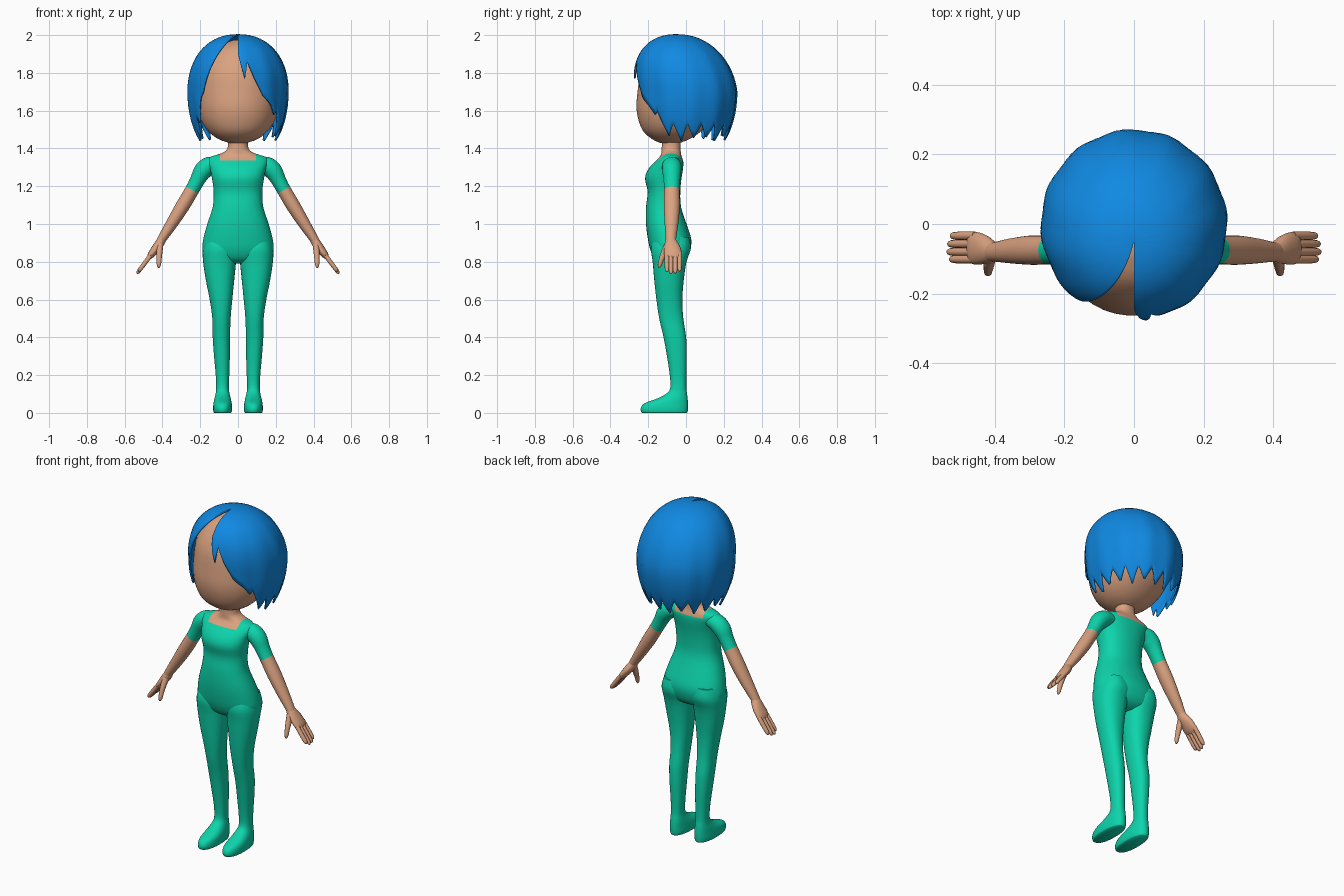
import bpy, bmesh, math
from mathutils import Vector

if "Cube" in bpy.data.objects:
    bpy.data.objects.remove(bpy.data.objects["Cube"])


def material(name, rgb):
    m = bpy.data.materials.new(name)
    m.diffuse_color = (*rgb, 1)
    m.use_nodes = True
    m.node_tree.nodes["Principled BSDF"].inputs["Base Color"].default_value = m.diffuse_color
    return m


SKIN = material("skin tan", (0.70, 0.36, 0.215))
SUIT = material("suit green", (0.004, 0.66, 0.41))
HAIR = material("hair blue", (0.005, 0.25, 0.76))


def finish(bm, name, mats, rule=None, mirror=False, angle=50):
    """Turn a bmesh into a smooth object, colouring faces by a rule."""
    bmesh.ops.remove_doubles(bm, verts=bm.verts, dist=1e-5)
    bmesh.ops.recalc_face_normals(bm, faces=bm.faces)
    for f in bm.faces:
        f.smooth = True
        if rule:
            f.material_index = rule(f.calc_center_median())
    me = bpy.data.meshes.new(name)
    bm.to_mesh(me)
    bm.free()
    me.set_sharp_from_angle(angle=math.radians(angle))
    for m in mats:
        me.materials.append(m)
    ob = bpy.data.objects.new(name, me)
    bpy.context.collection.objects.link(ob)
    if mirror:
        ob.modifiers.new("mirror", 'MIRROR').use_mirror_merge = False
    return ob


def spline(rows, sub):
    """Catmull-Rom interpolation through rows of numbers."""
    out = []
    for i in range(len(rows) - 1):
        p = [rows[max(0, min(len(rows) - 1, i + k))] for k in (-1, 0, 1, 2)]
        for j in range(sub):
            t = j / sub
            out.append([0.5 * (2 * b + (c - a) * t + (2 * a - 5 * b + 4 * c - d) * t * t
                               + (3 * b - a - 3 * c + d) * t ** 3) for a, b, c, d in zip(*p)])
    return out + [list(rows[-1])]


def skin(bm, rings, closed=True):
    """Bridge rings of points and, for closed ones, cap the ends."""
    vs = [[bm.verts.new(p) for p in r] for r in rings]
    n = len(vs[0])
    for a, b in zip(vs, vs[1:]):
        for i in range(n if closed else n - 1):
            j = (i + 1) % n
            bm.faces.new((a[i], a[j], b[j], b[i]))
    if closed:
        bm.faces.new(vs[0])
        bm.faces.new(vs[-1])


def power(v, e):
    return math.copysign(abs(v) ** e, v)


def loft(bm, rows, sub=3, n=32, e=0.88):
    """Stack of horizontal rounded sections: z, x0, x1, y front, y back."""
    rings = []
    for z, x0, x1, y0, y1 in spline(rows, sub):
        rings.append([((x0 + x1) / 2 + (x1 - x0) / 2 * power(math.cos(a), e),
                       (y0 + y1) / 2 + (y1 - y0) / 2 * power(math.sin(a), e), z)
                      for a in (2 * math.pi * (i + 0.5) / n for i in range(n))])
    skin(bm, rings)


def tube(bm, rows, sub=3, n=16):
    """Limb along a path: x, y, z, radius across y, radius through thickness."""
    pts = spline(rows, sub)
    rings = []
    for k, (x, y, z, ry, rn) in enumerate(pts):
        a, b = pts[max(0, k - 1)], pts[min(len(pts) - 1, k + 1)]
        t = (Vector(b[:3]) - Vector(a[:3])).normalized()
        s = Vector((0, 1, 0))
        s = (s - t * s.dot(t)).normalized()
        m = t.cross(s)
        rings.append([Vector((x, y, z)) + s * ry * math.cos(q) + m * rn * math.sin(q)
                      for q in (2 * math.pi * i / n for i in range(n))])
    skin(bm, rings)


def sym(rows):
    return [(z, -r, r, f, b) for z, r, f, b in rows]


# Head
bm = bmesh.new()
loft(bm, sym([(1.43, .05, -.14, -.03), (1.45, .105, -.18, .02), (1.49, .157, -.226, .08),
              (1.55, .196, -.252, .14), (1.62, .215, -.263, .18), (1.7, .22, -.257, .2),
              (1.8, .21, -.242, .19), (1.88, .172, -.205, .13), (1.94, .11, -.155, .07),
              (1.975, .02, -.08, -.02)]), n=40, e=0.95)
finish(bm, "head", [SKIN])

# Torso with neck; the square neckline is cut into the mesh
bm = bmesh.new()
loft(bm, sym([(.79, .06, -.13, -.04), (.815, .15, -.165, .0), (.86, .187, -.188, .022),
              (.92, .184, -.202, .028), (1.0, .163, -.212, .003), (1.09, .134, -.212, -.026),
              (1.17, .129, -.203, -.03), (1.24, .138, -.217, -.024), (1.29, .148, -.2, -.016),
              (1.33, .16, -.165, -.014), (1.355, .148, -.14, -.022), (1.37, .1, -.132, -.026),
              (1.39, .062, -.13, -.028), (1.42, .053, -.128, -.028), (1.48, .052, -.128, -.028)]),
     n=40)
for co, no in (((.095, 0, 0), (1, 0, 0)), ((-.095, 0, 0), (1, 0, 0)), ((0, 0, 1.335), (0, 0, 1))):
    bmesh.ops.bisect_plane(bm, geom=bm.verts[:] + bm.edges[:] + bm.faces[:],
                           plane_co=co, plane_no=no)
finish(bm, "torso", [SUIT, SKIN], lambda c: int(c.z > 1.335 and abs(c.x) < .095))

# Legs and feet in one loft
bm = bmesh.new()
loft(bm, [(.93, .03, .17, -.17, .015), (.87, .006, .187, -.186, .026), (.8, .01, .185, -.177, .003),
          (.7, .02, .17, -.168, -.012), (.6, .03, .15, -.157, -.019), (.5, .039, .136, -.142, -.014),
          (.4, .042, .134, -.119, .001), (.3, .043, .127, -.101, .004), (.2, .046, .118, -.086, .002),
          (.13, .048, .116, -.084, .002), (.1, .044, .119, -.107, .006), (.075, .038, .125, -.155, .009),
          (.05, .033, .13, -.222, .011), (.025, .031, .132, -.24, .011), (.006, .033, .13, -.238, .009),
          (0, .037, .126, -.232, .005)])
finish(bm, "leg", [SUIT], mirror=True)

# Arms; the sleeve ends on a plane square to the arm
bm = bmesh.new()
tube(bm, [(.1, -.075, 1.315, .04, .035), (.15, -.075, 1.31, .05, .047), (.187, -.075, 1.28, .05, .048),
          (.213, -.075, 1.235, .044, .04), (.243, -.075, 1.18, .041, .037),
          (.295, -.075, 1.092, .042, .037), (.352, -.077, 1.0, .036, .031),
          (.4, -.08, .925, .028, .024), (.415, -.08, .9, .028, .02)], n=24)
finish(bm, "arm", [SUIT, SKIN],
       lambda c: int((c.x - .243) * .49 - (c.z - 1.18) * .87 > 0), mirror=True)

# Hands: palm, four fingers and thumb
bm = bmesh.new()
tube(bm, [(.395, -.08, .935, .02, .018), (.41, -.079, .905, .032, .024), (.435, -.072, .87, .044, .023),
          (.462, -.069, .835, .046, .018), (.473, -.069, .82, .036, .01)])
for y, tip in ((-.034, .9), (-.057, 1.0), (-.08, 1.03), (-.101, .93)):
    p = [(.455 + .078 * tip * k, y, .845 - .105 * tip * k, r, r)
         for k, r in ((0, .012), (.4, .0125), (.8, .0115), (.94, .009), (1, .003))]
    tube(bm, p, 2, 10)
tube(bm, [(.412, -.095, .89, .02, .017), (.416, -.115, .85, .017, .016), (.418, -.131, .81, .013, .013),
          (.419, -.139, .782, .011, .011), (.42, -.142, .768, .004, .004)], 2, 12)
finish(bm, "hand", [SKIN], mirror=True)

# Hair: meridian locks from the parting, with a jagged hem and an open face
EDGE = [(0, 1.9), (8, 1.77), (12, 1.86), (20, 1.77), (30, 1.68), (42, 1.63), (50, 1.58), (54, 1.6),
        (66, 1.465), (74, 1.53), (290, 1.46), (299, 1.56), (305, 1.53), (311, 1.66), (316, 1.70)]


def hem(az):
    if 74 < az < 290:
        k = (az - 74) / 18
        return 1.53 - (.085 + .015 * math.sin(k * 2.3)) * (1 - abs(2 * (k % 1) - 1))
    for (a, za), (b, zb) in zip(EDGE, EDGE[1:]):
        if a <= az <= b:
            return za + (zb - za) * (az - a) / (b - a)
    return EDGE[-1][1]


P, TOP, LOW, ROWS = 2.2, .3, .4, 20
columns = []
for az in range(0, 317, 2):
    d = hem(az) - 1.7
    end = math.acos((d / TOP) ** (P / 2)) if d > 0 else math.acos(d / LOW)
    col = []
    for k in range(ROWS + 1):
        u = end * k / ROWS
        c, s = math.cos(u), math.sin(u)
        if c > 0:
            z, r = 1.7 + TOP * c ** (2 / P), s ** (2 / P)
        else:
            z, r = 1.7 + LOW * c, s
        r *= 1 + .012 * s * math.sin(math.radians(az * 12)) * (k / ROWS)
        sweep = 30 * max(0, (az - 240) / 76) * max(0, 1 - u / 1.57)
        a = math.radians(az + sweep)
        col.append((.262 * r * math.sin(a), -.05 * max(0, c) - .266 * r * math.cos(a), z))
    columns.append(col)
bm = bmesh.new()
skin(bm, columns, closed=False)
hair = finish(bm, "hair", [HAIR], angle=60)
mod = hair.modifiers.new("thickness", 'SOLIDIFY')
mod.thickness, mod.offset = .01, 0
